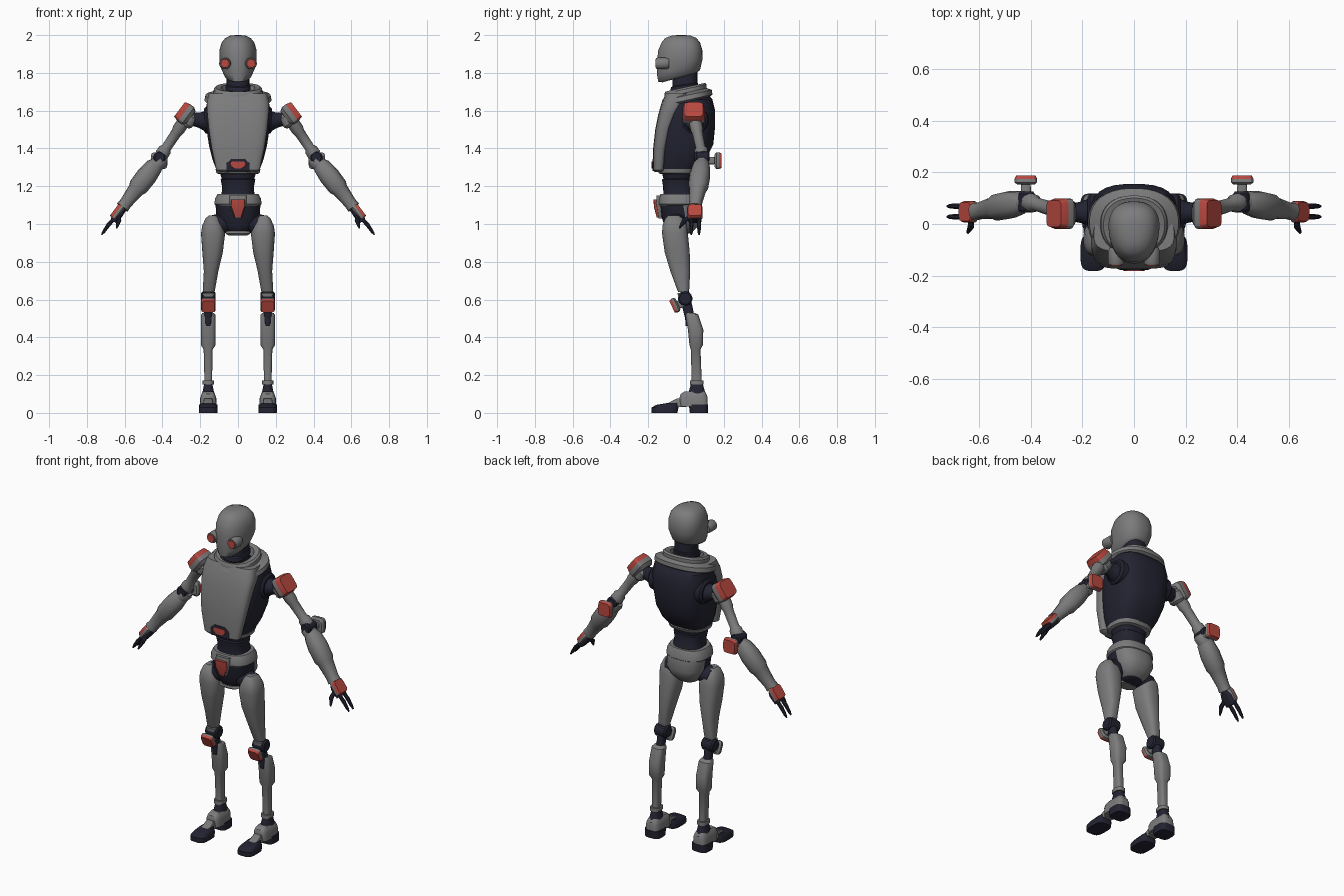
import bpy, bmesh, math
from mathutils import Vector, Matrix


def material(name, rgb):
    m = bpy.data.materials.new(name)
    m.diffuse_color = (*rgb, 1)
    return m


GRAY = material("grey_metal", (0.2, 0.2, 0.205))
DARK = material("dark_rubber", (0.017, 0.017, 0.032))
RED = material("red_accent", (0.48, 0.065, 0.05))


def loft(name, rings, mat, n=28, p=2.5, tilt=0, taper=0, mirror=False,
         matrix=None, mat2=None, rule=None, angle=35):
    """Skin superellipse rings given as (z, x0, x1, y0, y1)."""
    bm = bmesh.new()
    loops = []
    for z, x0, x1, y0, y1 in rings:
        cx, cy, rx, ry = (x0 + x1) / 2, (y0 + y1) / 2, (x1 - x0) / 2, (y1 - y0) / 2
        loop = []
        for i in range(n):
            a = 2 * math.pi * (i + 0.5) / n
            c, s = math.cos(a), math.sin(a)
            u = math.copysign(abs(c) ** (2 / p), c)
            v = math.copysign(abs(s) ** (2 / p), s)
            y = cy + ry * v
            loop.append(bm.verts.new((cx + rx * u * (1 + taper * v), y, z + tilt * y)))
        loops.append(loop)
    for a, b in zip(loops, loops[1:]):
        for i in range(n):
            j = (i + 1) % n
            bm.faces.new((a[i], a[j], b[j], b[i]))
    bm.faces.new(loops[0][::-1])
    bm.faces.new(loops[-1])
    bmesh.ops.recalc_face_normals(bm, faces=bm.faces)
    if rule:
        for f in bm.faces:
            f.material_index = int(rule(f.calc_center_median(), f.normal))
    if matrix:
        bm.transform(matrix)
    me = bpy.data.meshes.new(name)
    bm.to_mesh(me)
    bm.free()
    me.materials.append(mat)
    if mat2:
        me.materials.append(mat2)
    ob = bpy.data.objects.new(name, me)
    bpy.context.collection.objects.link(ob)
    bpy.ops.object.select_all(action='DESELECT')
    ob.select_set(True)
    bpy.context.view_layer.objects.active = ob
    bpy.ops.object.shade_smooth_by_angle(angle=math.radians(angle))
    if mirror:
        ob.modifiers.new("mirror", 'MIRROR')
    return ob


def body(name, rings, mat, **kw):
    """Central part: rings are (z, half width, y0, y1)."""
    return loft(name, [(z, -w, w, a, b) for z, w, a, b in rings], mat, **kw)


def limb(name, a, b, sizes, mat, n=16, p=2, **kw):
    """Mirrored part from a to b: sizes are (fraction, radius) or (fraction, rx, ry)."""
    a, b = Vector(a), Vector(b)
    d = b - a
    mx = Matrix.Translation(a) @ d.to_track_quat('Z', 'Y').to_matrix().to_4x4()
    rings = [(s[0] * d.length, -s[1], s[1], -s[-1], s[-1]) for s in sizes]
    return loft(name, rings, mat, n=n, p=p, matrix=mx, mirror=True, **kw)


def pad(name, centre, normal, rx, ry, depth):
    """Chamfered joint pad whose outer face is red."""
    c, d = Vector(centre), Vector(normal).normalized() * depth
    limb(name, c - d, c, [(0, rx * .75, ry * .75), (.25, rx, ry), (.6, rx, ry), (1, rx * .86, ry * .86)],
         GRAY, p=5, mat2=RED, rule=lambda q, nn: q.z > depth * .65, angle=25)


# head, neck and eyes
body("head", [(1.775, .06, -.125, .06), (1.785, .072, -.148, .075), (1.82, .088, -.153, .083),
              (1.87, .097, -.153, .088), (1.92, .097, -.147, .087), (1.96, .086, -.13, .075),
              (1.985, .066, -.11, .055), (1.997, .04, -.075, .025), (2.0, .012, -.045, -.005)],
     GRAY, taper=.13, n=36, p=2.3, tilt=0, angle=50)
head = bpy.data.objects["head"]
for v in head.data.vertices:      # lower the chin and lift the nape
    if v.co.z < 1.83:
        v.co.z += (v.co.y + .035) * .28
body("neck", [(1.65, .068, -.09, .06), (1.71, .062, -.08, .06), (1.715, .066, -.085, .064),
              (1.735, .066, -.08, .064), (1.74, .06, -.072, .06), (1.82, .06, -.07, .06)], DARK, tilt=.15)
limb("eye_housing", (.069, -.09, 1.85), (.069, -.158, 1.85), [(0, .026), (.2, .031), (.92, .031), (1, .028)], GRAY, n=20)
limb("eye_lens", (.069, -.157, 1.85), (.069, -.162, 1.85), [(0, .024), (1, .022)], RED, n=20)

# torso
body("torso", [(1.28, .112, -.14, .045), (1.34, .135, -.155, .105), (1.42, .155, -.155, .145),
               (1.52, .17, -.145, .155), (1.6, .172, -.12, .155), (1.66, .162, -.1, .14),
               (1.69, .13, -.08, .11)], DARK, p=2.8)
body("chest_plate", [(1.275, .095, -.165, -.125), (1.285, .115, -.174, -.115), (1.4, .14, -.174, -.1),
                     (1.5, .155, -.163, -.075), (1.58, .163, -.147, -.04), (1.64, .166, -.13, .0),
                     (1.69, .155, -.108, .03)], GRAY, p=3.4)
body("torso_hem", [(1.265, .105, -.135, .04), (1.27, .115, -.145, .055), (1.29, .119, -.148, .065),
                   (1.295, .112, -.14, .05)], GRAY)
body("collar", [(1.645, .165, -.12, .125), (1.655, .178, -.13, .14), (1.68, .172, -.128, .138),
                (1.695, .13, -.115, .11), (1.715, .128, -.115, .11), (1.725, .118, -.108, .1),
                (1.722, .09, -.095, .078), (1.67, .08, -.09, .07)], GRAY, tilt=.22, p=2.3, n=36)
body("belly_recess", [(1.28, .062, -.178, -.15), (1.32, .062, -.178, -.15), (1.345, .035, -.177, -.15)], DARK, p=8)
body("belly_light", [(1.295, .02, -.182, -.17), (1.305, .035, -.182, -.17), (1.32, .042, -.182, -.17),
                     (1.332, .03, -.182, -.17)], RED, p=8)

# waist and pelvis
body("waist", [(1.12, .1, -.125, .055), (1.16, .087, -.12, .045), (1.2, .085, -.122, .035),
               (1.235, .092, -.128, .035), (1.24, .086, -.12, .03), (1.28, .1, -.13, .04)], DARK)
body("pelvis_belt", [(1.095, .115, -.14, .065), (1.105, .126, -.147, .075), (1.135, .122, -.145, .07),
                     (1.16, .108, -.135, .058), (1.16, .085, -.12, .04)], GRAY)
body("pelvis", [(.945, .03, -.085, .0), (.955, .06, -.1, .03), (.99, .092, -.115, .065),
                (1.04, .115, -.13, .085), (1.11, .12, -.14, .07)], DARK, mat2=GRAY,
     rule=lambda q, nn: q.y > -.01 and nn.z > -.8, angle=50)
body("crotch_trim", [(.94, .05, -.1, -.04), (.95, .068, -.112, -.04), (.962, .06, -.11, -.04)], GRAY)
body("buckle_frame", [(1.03, .018, -.145, -.1), (1.11, .045, -.16, -.1), (1.15, .045, -.155, -.1)], GRAY, p=6)
body("buckle", [(1.035, .017, -.155, -.13), (1.09, .035, -.17, -.13), (1.13, .037, -.172, -.13)], RED, p=8)

# legs
limb("hip_joint", (.06, -.05, 1.01), (.14, -.05, .99), [(0, .055), (1, .055)], DARK)
M = dict(mirror=True)
loft("thigh", [(1.045, .115, .155, -.095, -.035), (1.03, .1, .172, -.11, -.015), (.99, .08, .19, -.125, .005),
               (.95, .068, .196, -.127, .01), (.85, .08, .189, -.113, .02), (.75, .104, .181, -.083, .022),
               (.66, .12, .186, -.05, .018), (.64, .124, .186, -.042, .014)], GRAY, p=2.6, **M)
loft("knee_link", [(.48, .135, .18, .0, .05), (.56, .135, .18, -.02, .035), (.65, .13, .18, -.03, .015)], DARK, **M)
limb("knee_axle", (.118, -.004, .605), (.196, -.004, .605), [(0, .03), (.1, .038), (.9, .038), (1, .03)], DARK)
loft("knee_band", [(.615, .125, .187, -.042, .02), (.635, .122, .19, -.045, .022)], GRAY, p=4, **M)
limb("knee_bracket", (.157, .0, .585), (.157, -.055, .568), [(0, .022), (1, .02)], GRAY, p=5)
pad("knee_pad", (.157, -.074, .562), (0, -.9, -.42), .039, .04, .035)
loft("shin", [(.53, .128, .188, .0, .045), (.52, .12, .195, -.002, .065), (.44, .118, .197, .01, .092),
              (.36, .118, .197, .018, .09), (.335, .134, .182, .025, .077), (.18, .137, .178, .03, .083),
              (.15, .137, .178, .03, .083)], GRAY, p=3.2, n=20, **M)
loft("shin_slot", [(.46, .145, .17, -.002, .03), (.52, .14, .175, -.006, .03)], DARK, p=6, n=16, **M)
loft("ankle_band", [(.15, .128, .187, .02, .094), (.172, .128, .187, .02, .094)], GRAY, p=2.6, n=20, **M)
loft("ankle", [(.09, .12, .195, .01, .112), (.115, .128, .187, .015, .1), (.15, .135, .18, .025, .09)], DARK, **M)
loft("foot", [(.035, .113, .202, -.03, .115), (.08, .115, .2, -.035, .115), (.1, .122, .193, -.028, .108),
              (.112, .13, .185, -.01, .1)], GRAY, p=4, **M)
loft("instep", [(.03, .13, .185, -.115, .0), (.045, .13, .185, -.11, .0), (.075, .135, .18, -.05, .0)], GRAY, p=5, **M)
loft("toe", [(0, .108, .207, -.182, -.045), (.028, .108, .207, -.182, -.04), (.042, .115, .2, -.16, -.042),
             (.052, .122, .193, -.1, -.045)], DARK, p=3.5, **M)
loft("heel", [(0, .108, .207, .02, .116), (.045, .108, .207, .015, .118)], DARK, p=3.5, **M)

# shoulders and arms
limb("shoulder_socket", (.13, .045, 1.55), (.18, .045, 1.55), [(0, .075), (.8, .072), (1, .06)], DARK, n=24)
limb("shoulder_joint", (.16, .045, 1.545), (.285, .045, 1.56), [(0, .06), (.35, .042), (.6, .036), (1, .045)], DARK)
pad("shoulder_pad", (.31, .04, 1.607), (.8, 0, .6), .06, .056, .075)
limb("shoulder_yoke", (.245, .045, 1.585), (.29, .045, 1.525), [(0, .032), (.2, .046), (.8, .046), (1, .035)], GRAY, p=3)
limb("upper_arm", (.275, .045, 1.56), (.405, .085, 1.365), [(0, .034), (.3, .034), (.4, .028), (.8, .026), (.86, .035), (1, .036)], GRAY)
limb("elbow", (.415, .045, 1.352), (.415, .125, 1.352), [(0, .026), (.12, .033), (.88, .033), (1, .026)], DARK)
limb("elbow_cuff", (.395, .085, 1.35), (.435, .083, 1.31), [(0, .03), (.3, .041), (1, .04)], GRAY, n=12)
limb("elbow_bracket", (.418, .09, 1.335), (.418, .165, 1.335), [(0, .022), (1, .018)], GRAY, p=4)
pad("elbow_pad", (.418, .188, 1.335), (0, 1, 0), .044, .045, .036)
limb("forearm", (.425, .085, 1.33), (.612, .048, 1.088),
     [(0, .03), (.1, .046), (.3, .054), (.55, .052), (.62, .043), (.9, .033), (1, .035)], GRAY, n=12, p=2.4)
limb("wrist", (.6, .05, 1.105), (.64, .046, 1.045), [(0, .025), (1, .025)], DARK)

# hands
pad("hand_guard", (.655, .047, 1.075), (.8, 0, .6), .042, .044, .04)
limb("palm", (.615, .047, 1.075), (.66, .047, 1.015), [(0, .03, .02), (.3, .036, .024), (1, .034, .018)], DARK, p=4)
for i, y in enumerate((.028, .069)):
    limb(f"finger_base_{i}", (.655, y, 1.03), (.69, y, .99), [(0, .011), (.9, .012), (1, .01)], DARK, n=8)
    limb(f"finger_tip_{i}", (.685, y, .997), (.722, y, .943), [(0, .012), (.7, .009), (1, .004)], DARK, n=8)
limb("thumb_base", (.63, .03, 1.045), (.63, -.012, 1.015), [(0, .013), (1, .012)], DARK, n=8)
limb("thumb_tip", (.63, -.008, 1.02), (.643, -.035, .978), [(0, .013), (.6, .009), (1, .004)], DARK, n=8)
